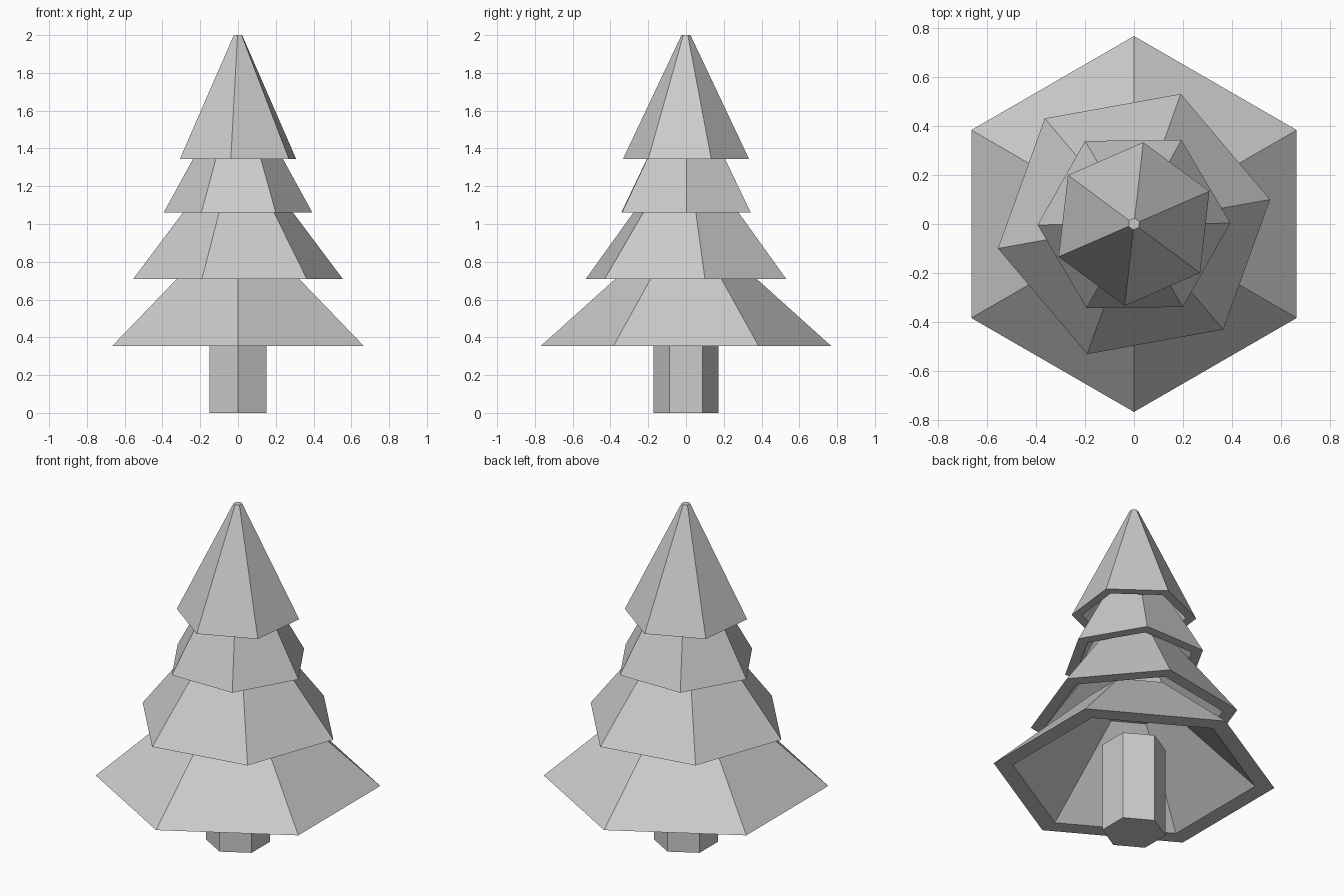
import bpy, bmesh
from math import cos, sin, radians

if "Cube" in bpy.data.objects:
    bpy.data.objects.remove(bpy.data.objects["Cube"])

SIDES = 6


def lofted(name, profile, turn):
    """Six-sided solid from (radius, z) rings, capped at both ends."""
    bm = bmesh.new()
    rings = []
    for r, z in profile:
        rings.append([bm.verts.new((r * cos(radians(turn + 60 * i)),
                                    r * sin(radians(turn + 60 * i)), z))
                      for i in range(SIDES)])
    for a, b in zip(rings, rings[1:]):
        for i in range(SIDES):
            j = (i + 1) % SIDES
            bm.faces.new((a[i], a[j], b[j], b[i]))
    bm.faces.new(rings[0])
    bm.faces.new(rings[-1])
    bmesh.ops.recalc_face_normals(bm, faces=bm.faces)
    mesh = bpy.data.meshes.new(name)
    bm.to_mesh(mesh)
    bm.free()
    obj = bpy.data.objects.new(name, mesh)
    bpy.context.collection.objects.link(obj)
    return obj


def branch_tier(name, z0, z1, r0, r1, rim, turn):
    """Hollow skirt: outer wall, flat rim below, parallel inner wall."""
    slope = (r0 - r1) / (z1 - z0)
    r_in = r0 - rim
    depth = min(z1 - z0 - 0.05, (r_in - 0.02) / slope)
    lofted(name, [(r1, z1), (r0, z0), (r_in, z0),
                  (r_in - slope * depth, z0 + depth)], turn)


# Trunk, ending inside the lowest skirt
lofted("trunk", [(0.173, 0), (0.173, 0.53)], 30)

# Branch tiers, bottom to top, each twisted differently
branch_tier("branches_bottom", 0.355, 0.83, 0.768, 0.24, 0.105, 30)
branch_tier("branches_lower", 0.708, 1.16, 0.565, 0.22, 0.08, 10.2)
branch_tier("branches_upper", 1.06, 1.45, 0.394, 0.18, 0.065, 0.5)
branch_tier("branches_top", 1.344, 2.0, 0.336, 0.024, 0.055, 23.5)
